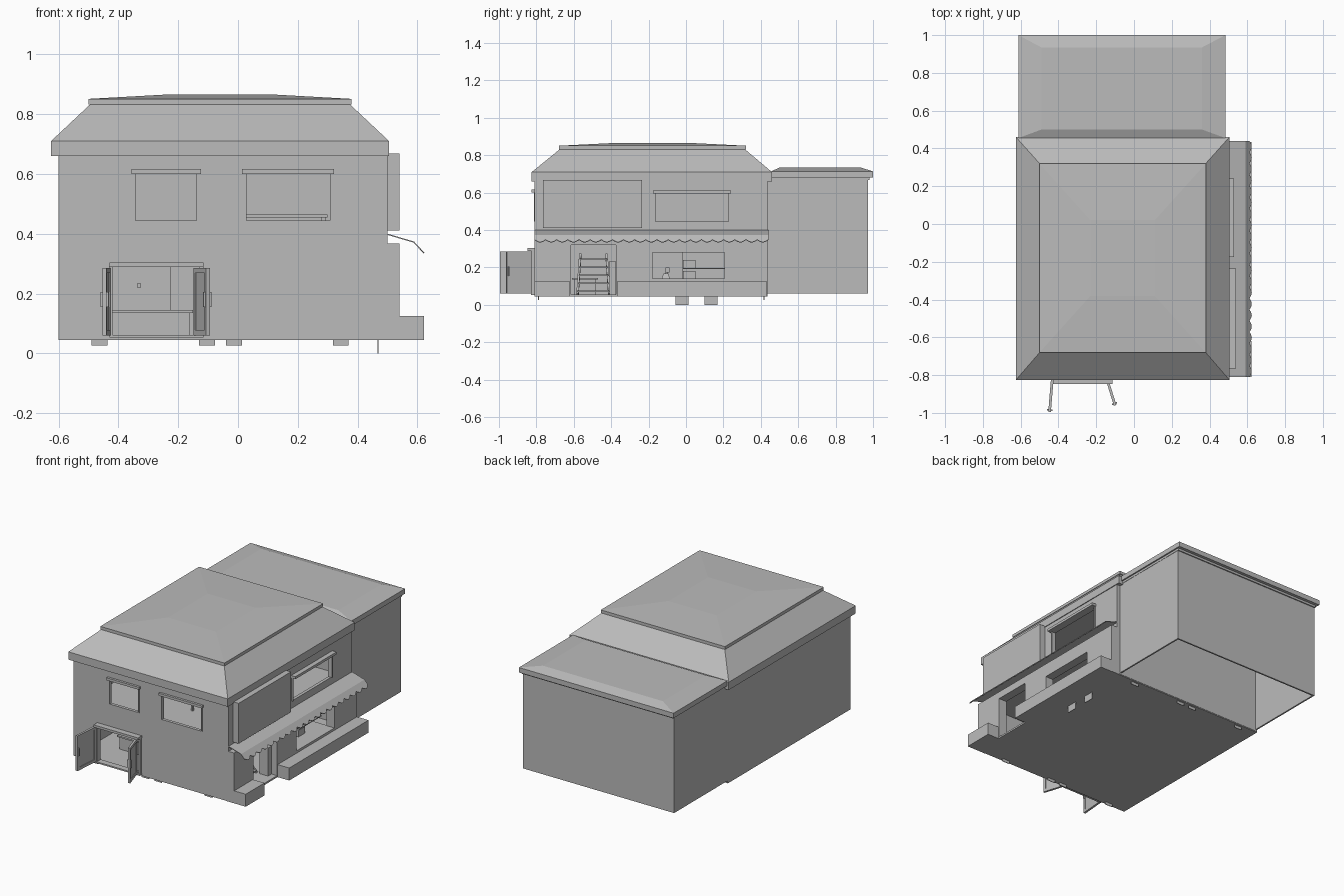
import bpy, bmesh, math
from mathutils import Vector

grey = bpy.data.materials.new("plain_grey")
grey.diffuse_color = (0.5, 0.5, 0.5, 1)


def make(name, verts, faces, thick=0):
    me = bpy.data.meshes.new(name)
    bm = bmesh.new()
    vs = [bm.verts.new(v) for v in verts]
    for f in faces:
        bm.faces.new([vs[i] for i in f])
    bmesh.ops.recalc_face_normals(bm, faces=bm.faces)
    bm.to_mesh(me)
    bm.free()
    me.materials.append(grey)
    ob = bpy.data.objects.new(name, me)
    bpy.context.collection.objects.link(ob)
    if thick:
        m = ob.modifiers.new("thickness", 'SOLIDIFY')
        m.thickness, m.offset = thick, 0
    return ob


def loft(name, rings):
    """Stack of rectangles (x0, x1, y0, y1, z), closed at both ends."""
    verts, faces = [], []
    for x0, x1, y0, y1, z in rings:
        verts += [(x0, y0, z), (x1, y0, z), (x1, y1, z), (x0, y1, z)]
    for r in range(len(rings) - 1):
        for i in range(4):
            a, b = r * 4 + i, r * 4 + (i + 1) % 4
            faces.append((a, b, b + 4, a + 4))
    n = len(verts)
    faces += [(3, 2, 1, 0), (n - 4, n - 3, n - 2, n - 1)]
    return make(name, verts, faces)


def box(name, x0, x1, y0, y1, z0, z1):
    return loft(name, [(x0, x1, y0, y1, z0), (x0, x1, y0, y1, z1)])


def beam(name, p, q, w, d):
    """Square bar between two points."""
    p, q = Vector(p), Vector(q)
    ob = box(name, -w / 2, w / 2, -d / 2, d / 2, 0, (q - p).length)
    ob.location = p
    ob.rotation_euler = (q - p).to_track_quat('Z', 'Y').to_euler()
    return ob


def wall(name, along, pos, u0, u1, z0, z1, holes=(), thick=0.02):
    """Upright panel with rectangular holes (u0, u1, z0, z1)."""
    us = sorted({u0, u1, *[v for h in holes for v in h[:2]]})
    zs = sorted({z0, z1, *[v for h in holes for v in h[2:]]})
    idx, verts, faces = {}, [], []

    def vert(u, z):
        if (u, z) not in idx:
            idx[u, z] = len(verts)
            verts.append((u, pos, z) if along == 'x' else (pos, u, z))
        return idx[u, z]
    for a, b in zip(us, us[1:]):
        for c, d in zip(zs, zs[1:]):
            mu, mz = (a + b) / 2, (c + d) / 2
            if not any(h[0] < mu < h[1] and h[2] < mz < h[3] for h in holes):
                faces.append((vert(a, c), vert(b, c), vert(b, d), vert(a, d)))
    return make(name, verts, faces, thick)


# Main house walls
front_windows = [(-0.35, -0.13, 0.445, 0.6), (0.02, 0.315, 0.445, 0.6)]
front_door = (-0.43, -0.12, 0.06, 0.29)
shop_door = (-0.615, -0.375, 0.05, 0.32)
shop_window = (-0.18, 0.205, 0.14, 0.28)
side_window = (-0.17, 0.235, 0.445, 0.595)
wall("front_wall", 'x', -0.80, -0.6, 0.5, 0.05, 0.67, front_windows + [front_door])
wall("back_wall", 'x', 0.425, -0.6, 0.5, 0.05, 0.67)
wall("left_wall", 'y', -0.59, -0.81, 0.435, 0.05, 0.67)
wall("right_upper_wall", 'y', 0.49, -0.81, 0.435, 0.365, 0.67, [side_window])
wall("right_shop_wall", 'y', 0.512, -0.81, 0.435, 0.045, 0.367,
     [shop_door, shop_window], 0.056)
box("ground_floor", -0.6, 0.54, -0.808, 0.433, 0.045, 0.056)
box("upper_floor", -0.585, 0.485, -0.795, 0.42, 0.36, 0.375)

# Main roof: fascia, steep skirt, cap with a faint rise
loft("main_roof", [(-0.625, 0.505, -0.825, 0.46, 0.66), (-0.625, 0.505, -0.825, 0.46, 0.71),
                   (-0.495, 0.375, -0.675, 0.315, 0.832)])
loft("roof_cap", [(-0.5, 0.38, -0.68, 0.32, 0.832), (-0.5, 0.38, -0.68, 0.32, 0.851),
                  (-0.23, 0.11, -0.38, 0.02, 0.866)])

# Rear annex, open underneath
wall("annex_left_wall", 'y', -0.592, 0.43, 0.97, 0.06, 0.68, thick=0.01)
wall("annex_right_wall", 'y', 0.468, 0.43, 0.97, 0.06, 0.68, thick=0.01)
wall("annex_back_wall", 'x', 0.968, -0.597, 0.473, 0.06, 0.68, thick=0.01)
box("annex_eave", -0.6, 0.475, 0.44, 0.98, 0.668, 0.684)
loft("annex_roof", [(-0.612, 0.484, 0.455, 1.0, 0.682), (-0.612, 0.484, 0.455, 1.0, 0.714),
                    (-0.49, 0.36, 0.5, 0.935, 0.734)])

# Window ledges and frames
for i, (x0, x1, z0, z1) in enumerate(front_windows):
    box(f"front_window_ledge_{i}", x0 - 0.006, x1 + 0.006, -0.825, -0.79, z1, z1 + 0.016)
    for x in (x0, x1 - 0.008):
        box(f"front_window_jamb_{i}", x, x + 0.008, -0.814, -0.79, z0, z1)
y0, y1, z0, z1 = side_window
box("side_window_ledge", 0.48, 0.53, y0 - 0.006, y1 + 0.006, z1, z1 + 0.016)
for y in (y0, y1 - 0.008):
    box("side_window_jamb", 0.48, 0.508, y, y + 0.008, z0, z1)

# Blank sign board and plinths on the shop side
box("sign_board", 0.495, 0.54, -0.765, -0.235, 0.41, 0.668)
box("plinth_front", 0.535, 0.622, -0.81, -0.62, 0.045, 0.125)
box("plinth_back", 0.535, 0.622, -0.37, 0.433, 0.045, 0.125)

# Awning with scalloped hem
verts, faces = [], []
n, seg = 21, 6
for i in range(n * seg + 1):
    y = -0.81 + 1.25 * i / (n * seg)
    t = 0.65 + 0.35 * abs(math.sin(math.pi * i / seg))
    verts += [(0.5, y, 0.398), (0.588, y, 0.372), (0.588 + 0.034 * t, y, 0.372 - 0.037 * t)]
    if i:
        a = i * 3
        faces += [(a - 3, a, a + 1, a - 2), (a - 2, a + 1, a + 2, a - 1)]
make("awning", verts, faces, 0.004)

# Front double door, standing open
box("front_door_lintel", -0.43, -0.115, -0.848, -0.80, 0.288, 0.303)
for x in (-0.432, -0.128):
    box("front_door_jamb", x, x + 0.012, -0.825, -0.79, 0.055, 0.29)
box("front_door_sill", -0.43, -0.115, -0.83, -0.79, 0.053, 0.062)
for side, p, q in (("left", (-0.433, -0.825), (-0.447, -0.995)),
                   ("right", (-0.142, -0.825), (-0.1, -0.96))):
    p, q = Vector((*p, 0)), Vector((*q, 0))
    d = q - p
    w = d.length
    leaf = [wall(f"{side}_door_panel", 'x', 0, 0, w, 0.06, 0.285, thick=0.006),
            wall(f"{side}_door_frame", 'x', 0, 0, w, 0.06, 0.285,
                 [(0.016, w - 0.016, 0.078, 0.268)], 0.014),
            box(f"{side}_door_handle", w - 0.014, w - 0.006, -0.014, 0.014, 0.155, 0.205)]
    for ob in leaf:
        ob.location = p
        ob.rotation_euler.z = math.atan2(d.y, d.x)

# Small feet plates beneath the walls
for x0 in (-0.49, -0.13, -0.04, 0.317):
    box("front_foot", x0, x0 + 0.053, -0.79, -0.786, 0.027, 0.05)
    box("back_foot", x0, x0 + 0.053, 0.415, 0.419, 0.027, 0.05)
for y0 in (-0.055, 0.1):
    box("side_foot", 0.466, 0.47, y0, y0 + 0.068, 0, 0.05)

# Ladder behind the shop door
for s in (-1, 1):
    beam("ladder_rail", (0.42, -0.495 + s * 0.085, 0.056),
         (0.24, -0.495 + s * 0.07, 0.27), 0.012, 0.012)
for i in range(5):
    t = (i + 0.4) / 5
    h = 0.085 - 0.015 * t
    x, z = 0.42 - 0.18 * t, 0.056 + 0.214 * t
    box("ladder_step", x - 0.018, x + 0.018, -0.495 - h, -0.495 + h, z - 0.004, z + 0.004)
box("shop_door_jamb", 0.44, 0.5, -0.41, -0.376, 0.056, 0.235)

# Shop interior: counter, cupboard, shelves with boxes, till
box("counter", -0.42, -0.16, -0.6, -0.48, 0.056, 0.135)
box("counter_top", -0.43, -0.15, -0.61, -0.47, 0.135, 0.145)
box("cupboard", -0.44, -0.225, 0.3, 0.41, 0.056, 0.29)
box("cupboard_knob", -0.338, -0.325, 0.29, 0.3, 0.22, 0.233)
box("display_table", 0.3, 0.485, -0.19, 0.21, 0.056, 0.14)
box("display_back", 0.3, 0.31, -0.02, 0.205, 0.14, 0.28)
box("display_shelf", 0.31, 0.45, -0.02, 0.205, 0.192, 0.198)
for z in (0.14, 0.198):
    box("display_box", 0.38, 0.44, -0.015, 0.05, z, z + 0.042)
loft("till_base", [(0.38, 0.44, -0.13, -0.085, 0.14), (0.39, 0.43, -0.12, -0.095, 0.168)])
box("till_head", 0.395, 0.425, -0.11, -0.088, 0.172, 0.2)
beam("till_neck", (0.41, -0.108, 0.165), (0.41, -0.1, 0.176), 0.01, 0.01)

# Upstairs furniture
box("upstairs_table", 0.0, 0.3, -0.5, -0.3, 0.455, 0.465)
for x in (0.01, 0.28):
    for y in (-0.49, -0.32):
        box("table_leg", x, x + 0.012, y, y + 0.012, 0.375, 0.455)
box("upstairs_bed", -0.5, -0.2, 0.0, 0.38, 0.375, 0.43)
